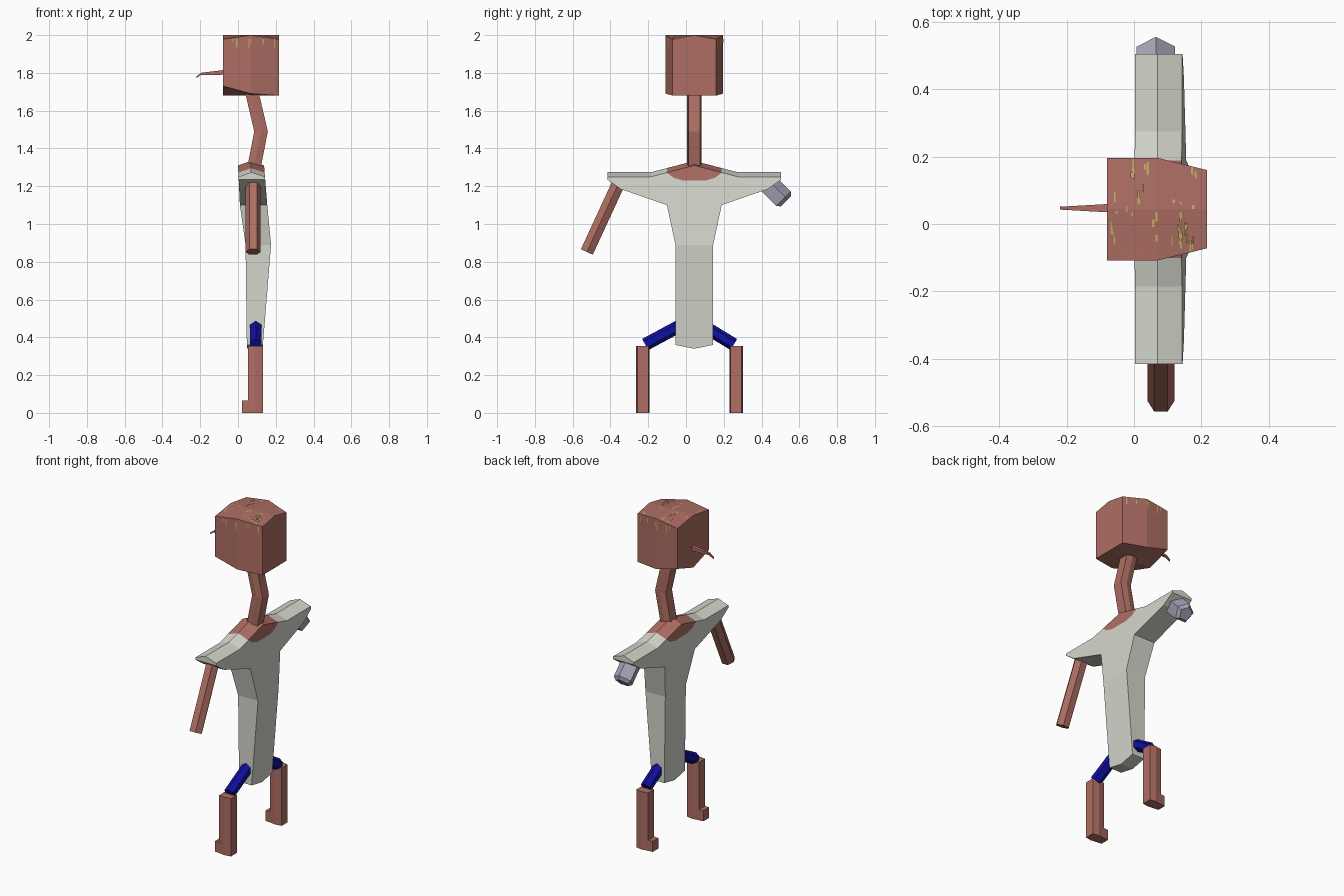
import bpy, bmesh, math, random
from mathutils import Vector

if "Cube" in bpy.data.objects:
    bpy.data.objects.remove(bpy.data.objects["Cube"])

random.seed(4)
CY = 0.044  # side-to-side centre of the body


def mat(name, rgb):
    m = bpy.data.materials.new(name)
    m.diffuse_color = (*rgb, 1)
    m.use_nodes = True
    m.node_tree.nodes["Principled BSDF"].inputs["Base Color"].default_value = m.diffuse_color
    return m


SKIN = mat("skin_red", (0.42, 0.155, 0.125))
SHIRT = mat("shirt_grey", (0.66, 0.67, 0.60))
BLUE = mat("thigh_blue", (0.005, 0.005, 0.36))
STEEL = mat("stump_grey", (0.40, 0.39, 0.49))
HAIR = mat("hair_yellow", (0.52, 0.43, 0.12))


def finish(name, bm, *mats, normals=True):
    bmesh.ops.remove_doubles(bm, verts=bm.verts[:], dist=0.0005)
    if normals:
        bmesh.ops.recalc_face_normals(bm, faces=bm.faces[:])
    me = bpy.data.meshes.new(name)
    bm.to_mesh(me)
    bm.free()
    for m in mats:
        me.materials.append(m)
    ob = bpy.data.objects.new(name, me)
    bpy.context.collection.objects.link(ob)
    return ob


def loft(name, rings, m):
    """Skin a list of closed rings and cap both ends."""
    bm = bmesh.new()
    vs = [[bm.verts.new(p) for p in r] for r in rings]
    n = len(vs[0])
    for a, b in zip(vs, vs[1:]):
        for i in range(n):
            bm.faces.new((a[i], a[(i + 1) % n], b[(i + 1) % n], b[i]))
    bm.faces.new(vs[0])
    bm.faces.new(vs[-1])
    return finish(name, bm, m)


def ring(c, u, v, profile):
    c, u, v = Vector(c), Vector(u), Vector(v)
    return [c + u * a + v * b for a, b in profile]


def ngon(n, r, start=0.0):
    return [(r * math.cos(start + 2 * math.pi * i / n),
             r * math.sin(start + 2 * math.pi * i / n)) for i in range(n)]


# box with slightly bulging sides, used for neck and legs
BOX = [(-1, -0.8), (0, -1), (1, -0.8), (1, 0.8), (0, 1), (-1, 0.8)]


def limb(name, a, b, profile, m):
    """Straight prism between two points that share an x."""
    d = (Vector(b) - Vector(a)).normalized()
    v = Vector((1, 0, 0)).cross(d)
    loft(name, [ring(p, (1, 0, 0), v, profile) for p in (a, b)], m)


# head: three cross-sections from face to back
def head_ring(x, w, low, high):
    return [(x, CY - w, low), (x, CY, 1.68), (x, CY + w, low),
            (x, CY + w, high), (x, CY, 2.0), (x, CY - w, high)]


loft("head", [head_ring(-0.08, 0.152, 1.73, 1.978),
              head_ring(0.07, 0.152, 1.69, 2.0),
              head_ring(0.217, 0.116, 1.68, 1.978)], SKIN)

# nose: thin spike with a drooping tip
loft("nose", [ring((x, 0.047, z), (0, 1, 0), (0, 0, 1), ngon(4, r, math.pi / 4))
              for x, z, r in ((-0.07, 1.803, 0.018), (-0.195, 1.795, 0.008),
                              (-0.22, 1.777, 0.006))], SKIN)

# neck: bent backwards in the middle
loft("neck", [ring((x, CY, z), (0.036, 0, 0), (0, 0.038, 0), BOX)
              for x, z in ((0.073, 1.70), (0.122, 1.49), (0.085, 1.30))], SKIN)


# hair: sparse painted streaks on the crown and the head sides
def head_width(x):
    return 0.152 if x < 0.07 else 0.152 - 0.036 * (x - 0.07) / 0.147


def crown_z(x, y):
    return 2.0015 - 0.022 * abs(x - 0.07) / 0.15 * abs(y - CY) / head_width(x)


bm = bmesh.new()
areas = [(-0.07, 0.2, -0.09, 0.18, 34), (0.10, 0.18, 0.07, 0.15, 16),
         (0.13, 0.18, -0.07, 0.0, 10), (-0.02, 0.06, -0.08, 0.0, 8)]
for x0, x1, y0, y1, count in areas:
    for _ in range(count):
        x, y = random.uniform(x0, x1), random.uniform(y0, y1)
        w, h = random.uniform(0.002, 0.004), random.uniform(0.008, 0.022)
        lim = head_width(x + w) - 0.001
        ya, yb = max(y - h, CY - lim), min(y + h, CY + lim)
        if yb > ya:
            bm.faces.new([bm.verts.new((px, py, crown_z(px, py))) for px, py in
                          ((x - w, ya), (x + w, ya), (x + w, yb), (x - w, yb))])
for s in (-1, 1):
    for x, length in ((-0.03, 0.02), (-0.01, 0.045), (0.055, 0.05),
                      (0.065, 0.02), (0.13, 0.03), (0.19, 0.045)):
        pts = []
        for px, pz in ((x, 1.98), (x + 0.007, 1.98),
                       (x + 0.007, 1.98 - length), (x, 1.98 - length)):
            pts.append(bm.verts.new((px, CY + s * (head_width(px) + 0.0015), pz)))
        bm.faces.new(pts if s > 0 else pts[::-1])
finish("hair_streaks", bm, HAIR, normals=False)


# torso: half outline panels (offset from centre, height), mirrored
def depth(z):
    """Front and back x of the torso at a height."""
    table = [(1.31, 0.0, 0.138), (1.10, 0.010, 0.155),
             (0.89, 0.040, 0.175), (0.34, 0.047, 0.130)]
    for (za, fa, ba), (zb, fb, bb) in zip(table, table[1:]):
        if z >= zb:
            t = (za - z) / (za - zb)
            return fa + (fb - fa) * t, ba + (bb - ba) * t
    return table[-1][1:]


NECKLINE = [(0.145, 1.272), (0.11, 1.245), (0.06, 1.23), (0, 1.23)]
panels = [([(0, 1.31)] + NECKLINE, 1),
          (NECKLINE + [(0, 1.1), (0.145, 1.1), (0.23, 1.25)], 0),
          ([(0.23, 1.25), (0.46, 1.25), (0.46, 1.235), (0.39, 1.185), (0.145, 1.1)], 0),
          ([(0, 1.1), (0.145, 1.1), (0.1, 0.89), (0, 0.89)], 0),
          ([(0, 0.89), (0.1, 0.89), (0.1, 0.36), (0, 0.34)], 0)]
top = [(0, 1.31), (0.145, 1.272), (0.23, 1.25), (0.46, 1.25)]
under = [(0.46, 1.235), (0.39, 1.185), (0.145, 1.1), (0.1, 0.89), (0.1, 0.36), (0, 0.34)]

bm = bmesh.new()
for s in (-1, 1):
    def face(pts, index=0):
        f = bm.faces.new([bm.verts.new(p) for p in pts])
        f.material_index = index

    def at(p, side):
        return (depth(p[1])[side], CY + s * p[0], p[1])

    def ridge(p):
        return (0.07, CY + s * p[0], p[1] + 0.024)

    for side in (0, 1):
        for pts, index in panels:
            face([at(p, side) for p in pts], index)
        # shoulder slopes, bare skin close to the neck
        for a, b in zip(top, top[1:]):
            face([at(a, side), at(b, side), ridge(b), ridge(a)], int(a[0] == 0))
    # underside and flanks
    for a, b in zip(under, under[1:]):
        face([at(a, 0), at(b, 0), at(b, 1), at(a, 1)])
    # sleeve end
    t, u = top[-1], under[0]
    face([at(t, 0), ridge(t), at(t, 1), at(u, 1), at(u, 0)])
finish("torso", bm, SHIRT, SKIN)

# hanging arm
limb("arm", (0.08, -0.355, 1.22), (0.08, -0.525, 0.852), ngon(6, 0.04), SKIN)

# cut-off arm: pentagonal stump with a bevelled end
out, up = Vector((0, 0.707, -0.707)), Vector((0, 0.707, 0.707))
tip = Vector((0.065, 0.513, 1.13))
loft("arm_stump", [ring(tip + out * o, (1, 0, 0), up, ngon(5, r, math.pi / 2))
                   for o, r in ((-0.14, 0.06), (0, 0.06), (0.018, 0.042))], STEEL)

# legs: blue thigh, straight shin and a small foot
for side, y, hip in (("right", -0.228, (-0.03, 0.462)), ("left", 0.265, (0.10, 0.455))):
    inward = 0.012 if y < 0 else -0.012
    limb(side + "_thigh", (0.094, hip[0], hip[1]), (0.094, y + inward, 0.362),
         ngon(6, 0.034, math.pi / 2), BLUE)
    loft(side + "_shin", [ring((0.092, y, z), (0.04, 0, 0), (0, 0.036, 0), BOX)
                          for z in (0, 0.355)], SKIN)
    loft(side + "_foot", [[(0.022, y - 0.027, z), (0.07, y - 0.032, z),
                           (0.07, y + 0.032, z), (0.022, y + 0.027, z)]
                          for z in (0, 0.065)], SKIN)
